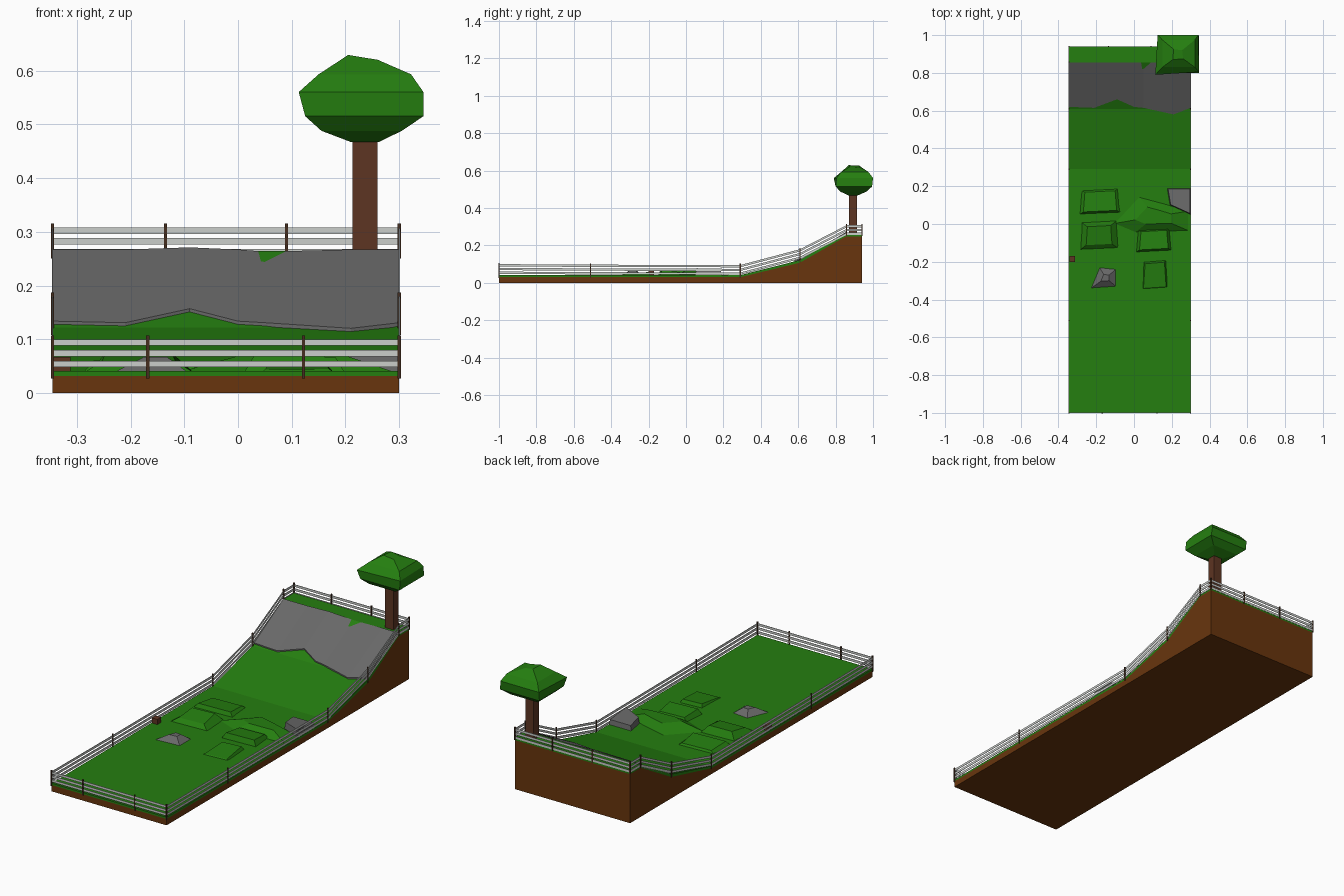
import bpy
import bmesh

if "Cube" in bpy.data.objects:
    bpy.data.objects.remove(bpy.data.objects["Cube"], do_unlink=True)


def material(name, rgb):
    m = bpy.data.materials.new(name)
    m.use_nodes = True
    m.diffuse_color = (*rgb, 1)
    bsdf = m.node_tree.nodes["Principled BSDF"]
    bsdf.inputs["Base Color"].default_value = (*rgb, 1)
    bsdf.inputs["Roughness"].default_value = 0.9
    return m


GRASS = material("grass green", (0.018, 0.21, 0.005))
DIRT = material("dirt brown", (0.14, 0.036, 0.004))
STONE = material("stone grey", (0.14, 0.14, 0.14))
BARK = material("bark brown", (0.11, 0.035, 0.016))
POST = material("post brown", (0.06, 0.027, 0.013))
RAIL = material("rail white", (0.6, 0.62, 0.6))


def finish(name, bm, mat):
    bmesh.ops.recalc_face_normals(bm, faces=bm.faces)
    me = bpy.data.meshes.new(name)
    bm.to_mesh(me)
    bm.free()
    me.materials.append(mat)
    ob = bpy.data.objects.new(name, me)
    bpy.context.collection.objects.link(ob)
    return ob


def add_loft(bm, rings):
    """Join equal-length rings of points and cap both ends."""
    rows = [[bm.verts.new(p) for p in ring] for ring in rings]
    n = len(rows[0])
    for a, b in zip(rows, rows[1:]):
        for i in range(n):
            j = (i + 1) % n
            bm.faces.new((a[i], a[j], b[j], b[i]))
    bm.faces.new(rows[0])
    bm.faces.new(rows[-1])


def loft(name, rings, mat):
    bm = bmesh.new()
    add_loft(bm, rings)
    return finish(name, bm, mat)


def rect(x0, x1, y0, y1, z):
    return [(x0, y0, z), (x1, y0, z), (x1, y1, z), (x0, y1, z)]


# Terrain: side profiles pulled across the width
LEFT, RIGHT, FRONT, BACK = 0.30, -0.345, -1.0, 0.94
surface = [(FRONT, 0.041), (0.29, 0.041), (0.61, 0.122), (0.855, 0.264), (BACK, 0.264)]
earth = [(FRONT, 0.032), (0.29, 0.03), (0.61, 0.108), (0.855, 0.248), (BACK, 0.248)]


def ground(y):
    for (ya, za), (yb, zb) in zip(surface, surface[1:]):
        if y <= yb:
            return za + (zb - za) * (y - ya) / (yb - ya)
    return surface[-1][1]


def slab(name, profile, mat):
    loft(name, [[(x, y, z) for y, z in profile] for x in (RIGHT, LEFT)], mat)


slab("dirt_base", earth + [(BACK, 0), (FRONT, 0)], DIRT)
slab("grass_layer", surface + earth[::-1], GRASS)

# Stone face on the slope, with a ragged lower edge
edge = [(RIGHT, 0.62, 0), (-0.21, 0.615, 0), (-0.09, 0.66, 0.004),
        (0.0, 0.62, 0), (0.05, 0.615, -0.004), (0.21, 0.58, 0), (LEFT, 0.615, 0)]
rings = []
for x, y, lift in edge:
    low, high = ground(y) + 0.006, 0.267 + lift
    rings.append([(x, y, low), (x, 0.855, high), (x, 0.855, 0.25), (x, y, low - 0.012)])
loft("stone_slope", rings, STONE)


# Low mounds and rocks: an outline shrinking towards a raised top
def mound(name, outline, height, mat, shrink=0.6, tilt=0.0):
    cx = sum(p[0] for p in outline) / len(outline)
    cy = sum(p[1] for p in outline) / len(outline)
    top = []
    for x, y in outline:
        tx, ty = cx + (x - cx) * shrink, cy + (y - cy) * shrink
        top.append((tx, ty, 0.041 + height + tilt * (ty - cy)))
    loft(name, [[(x, y, 0.036) for x, y in outline], top], mat)


def box2(x0, x1, y0, y1):
    return [(x0, y0), (x1, y0 + 0.01), (x1 - 0.01, y1), (x0 + 0.01, y1 - 0.01)]


mound("mound_right_back", box2(-0.29, -0.07, 0.05, 0.19), 0.014, GRASS, 0.8, -0.1)
mound("mound_right", box2(-0.29, -0.08, -0.14, 0.02), 0.026, GRASS, 0.65, 0.15)
mound("mound_left", box2(0.01, 0.2, -0.15, -0.02), 0.022, GRASS, 0.8, -0.1)
mound("mound_left_front", box2(0.04, 0.18, -0.35, -0.19), 0.010, GRASS, 0.85, 0.1)
mound("mound_large", [(-0.12, 0.0), (0.0, -0.05), (0.3, -0.04), (0.3, 0.07),
                      (0.17, 0.11), (0.02, 0.15)], 0.03, GRASS, 0.45)
mound("rock_right", [(-0.235, -0.345), (-0.09, -0.335), (-0.09, -0.235), (-0.185, -0.225)],
      0.026, STONE, 0.3)
mound("rock_left", [(0.19, 0.10), (0.30, 0.05), (0.30, 0.19), (0.175, 0.19)],
      0.03, STONE, 0.92, -0.1)
loft("small_stump", [rect(-0.342, -0.312, -0.2, -0.17, z) for z in (0.038, 0.067)], BARK)

# Fence stations: (x, y, top of post)
side = [(FRONT, 0.107), (-0.51, 0.104), (0.29, 0.102), (0.61, 0.187), (0.858, 0.315), (BACK, 0.315)]
left_run = [(LEFT, y, t) for y, t in side]
right_run = [(RIGHT, y, t) for y, t in side]
front_run = [(x, FRONT, 0.107) for x in (RIGHT, -0.168, 0.122, LEFT)]
back_run = [(x, BACK, 0.315) for x in (RIGHT, -0.135, 0.09, LEFT)]

posts, rails = bmesh.new(), bmesh.new()
for x, y, t in sorted(set(left_run + right_run + front_run + back_run)):
    r = 0.003
    add_loft(posts, [rect(x - r, x + r, y - r, y + r, z) for z in (ground(y) - 0.014, t)])

for run in (left_run, right_run, front_run, back_run):
    along_y = run[0][0] == run[-1][0]
    dx, dy = (0.001, 0) if along_y else (0, 0.001)
    for level in range(3):
        drop = 0.007 + 0.02 * level
        strip = []
        for x, y, t in run:
            hi, lo = t - drop, t - drop - 0.012
            strip.append([(x - dx, y - dy, lo), (x + dx, y + dy, lo),
                          (x + dx, y + dy, hi), (x - dx, y - dy, hi)])
        add_loft(rails, strip)
finish("fence_posts", posts, POST)
finish("fence_rails", rails, RAIL)

# Tree: square trunk and a faceted square crown
loft("tree_trunk", [rect(0.213, 0.26, 0.872, 0.915, z) for z in (0.25, 0.48)], BARK)
crown = [
    rect(0.21, 0.262, 0.868, 0.918, 0.467),
    rect(0.155, 0.305, 0.825, 0.965, 0.488),
    rect(0.125, 0.345, 0.80, 0.995, 0.515),
    [(0.113, 0.79, 0.56), (0.345, 0.805, 0.56), (0.34, 1.0, 0.56), (0.125, 1.0, 0.56)],
    rect(0.15, 0.322, 0.83, 0.975, 0.593),
    [(0.205, 0.87, 0.629), (0.26, 0.875, 0.62), (0.255, 0.92, 0.618), (0.21, 0.925, 0.627)],
]
loft("tree_crown", crown, GRASS)
